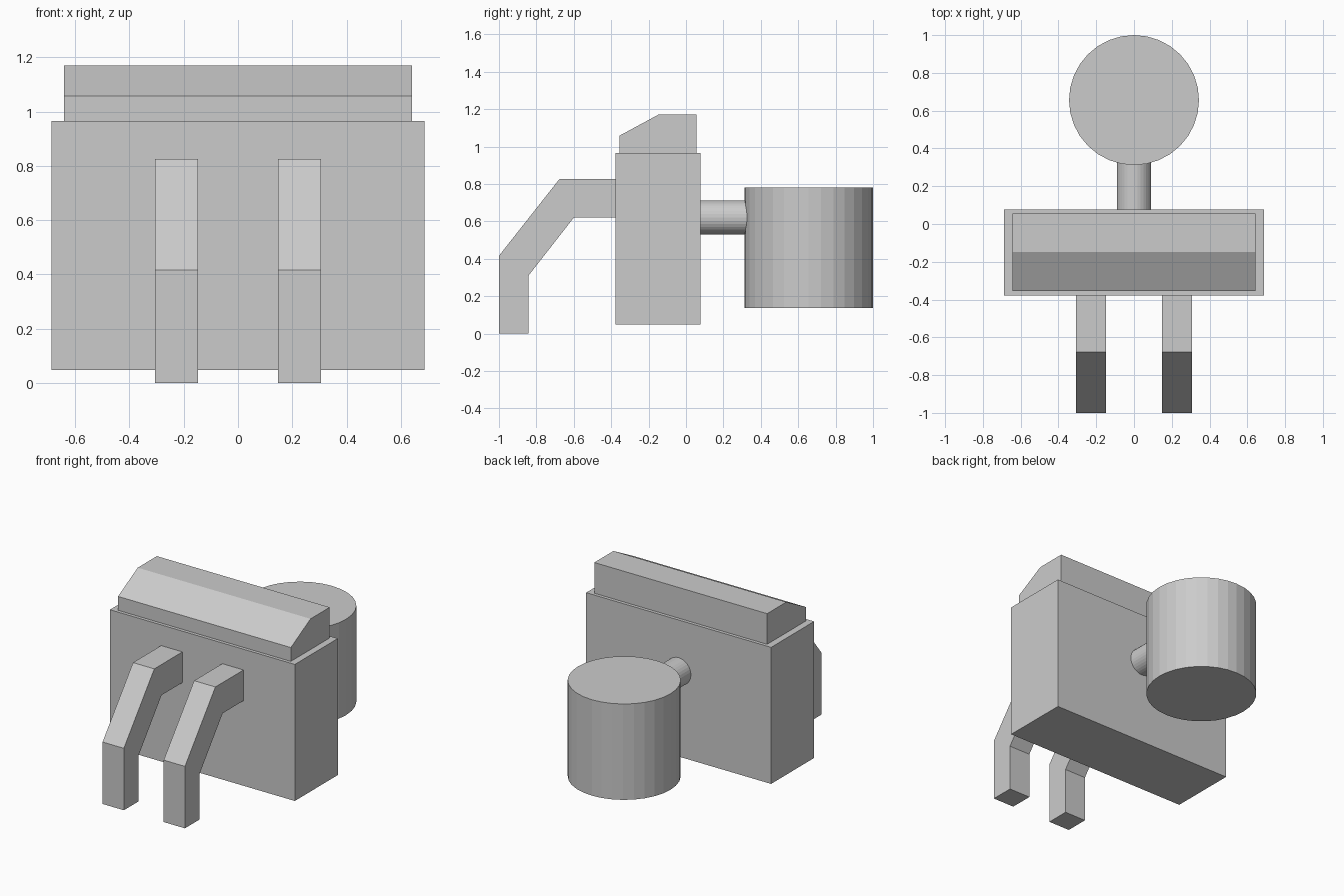
import bpy, bmesh
from math import pi
from mathutils import Matrix

if "Cube" in bpy.data.objects:
    bpy.data.objects.remove(bpy.data.objects["Cube"])


def make_object(name, bm):
    bmesh.ops.recalc_face_normals(bm, faces=bm.faces)
    mesh = bpy.data.meshes.new(name)
    bm.to_mesh(mesh)
    bm.free()
    obj = bpy.data.objects.new(name, mesh)
    bpy.context.collection.objects.link(obj)
    return obj


def extrude_profile(name, profile, x0, x1):
    """Extrude a closed (y, z) outline from x0 to x1."""
    bm = bmesh.new()
    face = bm.faces.new([bm.verts.new((x0, y, z)) for y, z in profile])
    side = bmesh.ops.extrude_face_region(bm, geom=[face])["geom"]
    verts = [v for v in side if isinstance(v, bmesh.types.BMVert)]
    bmesh.ops.translate(bm, verts=verts, vec=(x1 - x0, 0, 0))
    return make_object(name, bm)


def cylinder(name, center, radius, depth, tilt=0.0):
    bm = bmesh.new()
    bmesh.ops.create_cone(
        bm, cap_ends=True, segments=32, radius1=radius, radius2=radius, depth=depth,
        matrix=Matrix.Translation(center) @ Matrix.Rotation(tilt, 4, "X"))
    return make_object(name, bm)


# Main block
extrude_profile("body", [(-0.378, 0.048), (0.078, 0.048), (0.078, 0.965), (-0.378, 0.965)],
                -0.687, 0.687)

# Chamfered cap on top
extrude_profile("top_cap", [(-0.356, 0.965), (0.056, 0.965), (0.056, 1.171),
                            (-0.147, 1.171), (-0.356, 1.058)], -0.642, 0.642)

# Pair of bent front legs
leg_profile = [(-0.378, 0.826), (-0.677, 0.826), (-1.0, 0.416), (-1.0, 0.0),
               (-0.843, 0.0), (-0.843, 0.309), (-0.6, 0.62), (-0.378, 0.62)]
for side, x0 in (("left", -0.306), ("right", 0.148)):
    extrude_profile(f"{side}_leg", leg_profile, x0, x0 + 0.158)

# Rear drum and the pipe that joins it to the body
cylinder("rear_drum", (0, 0.656, 0.46), 0.344, 0.644)
cylinder("connecting_pipe", (0, 0.215, 0.621), 0.091, 0.274, pi / 2)
